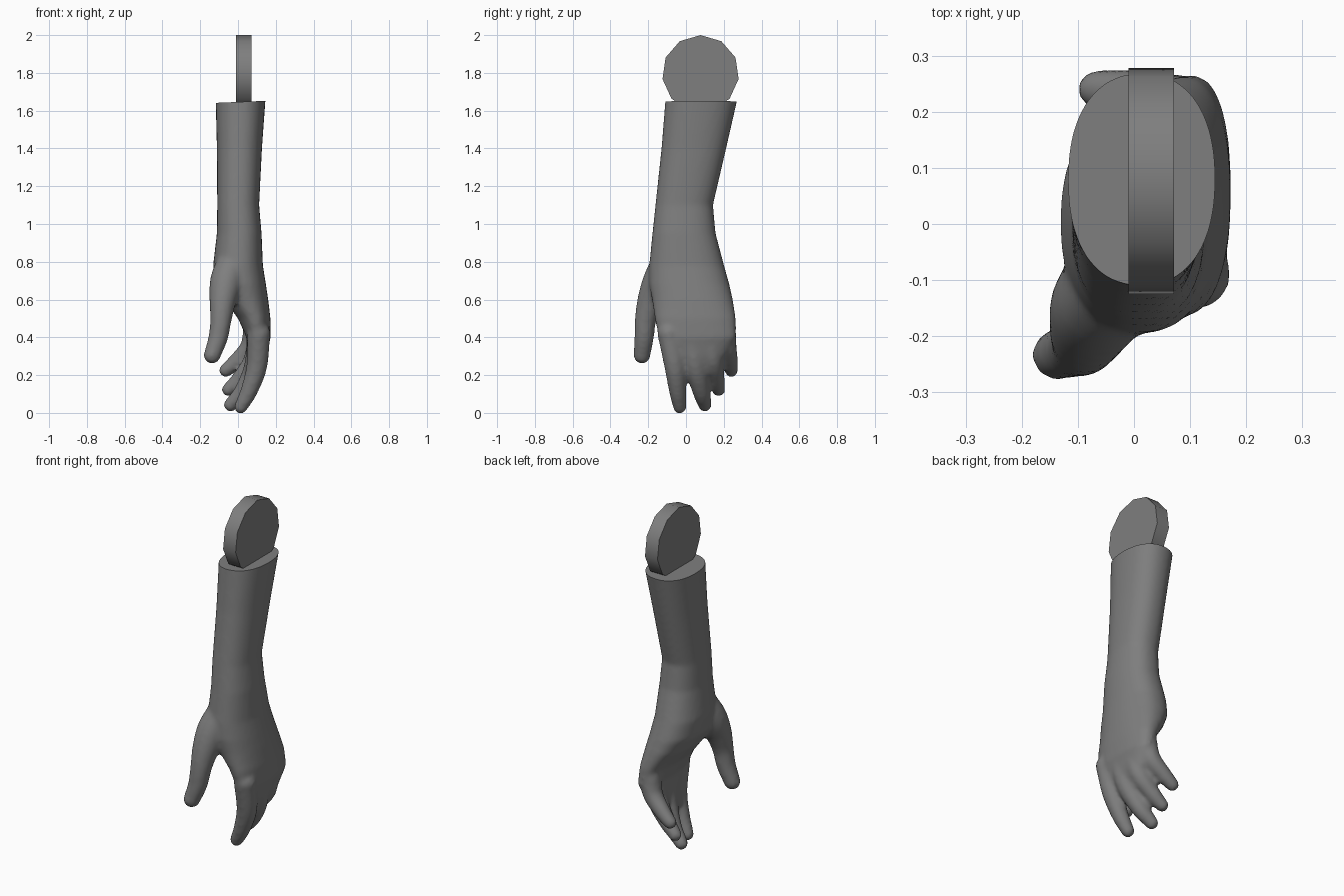
import bpy, bmesh, math
from mathutils import Vector, Matrix

cube = bpy.data.objects.get("Cube")
if cube:
    bpy.data.objects.remove(cube, do_unlink=True)

grey = bpy.data.materials.new("mid_grey")
grey.use_nodes = True
grey.diffuse_color = (0.21, 0.21, 0.21, 1)
grey.node_tree.nodes["Principled BSDF"].inputs["Base Color"].default_value = grey.diffuse_color


def add_object(name, bm, angle):
    mesh = bpy.data.meshes.new(name)
    bm.to_mesh(mesh)
    bm.free()
    mesh.materials.append(grey)
    obj = bpy.data.objects.new(name, mesh)
    bpy.context.scene.collection.objects.link(obj)
    bpy.ops.object.select_all(action='DESELECT')
    obj.select_set(True)
    bpy.context.view_layer.objects.active = obj
    bpy.ops.object.shade_smooth_by_angle(angle=math.radians(angle))
    return obj


def loft(bm, sections, sides=32, power=0.88):
    """Closed loft through rounded sections (z, x_min, x_max, y_min, y_max)."""
    rings = []
    for z, x0, x1, y0, y1 in sections:
        ring = []
        for i in range(sides):
            a = 2 * math.pi * i / sides
            c, s = math.cos(a), math.sin(a)
            c = math.copysign(abs(c) ** power, c)
            s = math.copysign(abs(s) ** power, s)
            ring.append(bm.verts.new(((x0 + x1 + (x1 - x0) * c) / 2,
                                      (y0 + y1 + (y1 - y0) * s) / 2, z)))
        rings.append(ring)
    faces = [bm.faces.new(rings[0]), bm.faces.new(rings[-1])]
    for low, high in zip(rings, rings[1:]):
        for i in range(sides):
            j = (i + 1) % sides
            faces.append(bm.faces.new((low[i], low[j], high[j], high[i])))
    bmesh.ops.recalc_face_normals(bm, faces=faces)


def digit(bm, joints, steps=7):
    """Tapered finger: overlapping balls along a smooth path of (x, y, z, radius)."""
    pts = [Vector(j) for j in joints]
    pts = [2 * pts[0] - pts[1]] + pts + [2 * pts[-1] - pts[-2]]
    for a, b, c, d in zip(pts, pts[1:], pts[2:], pts[3:]):
        for i in range(steps + 1):
            t = i / steps
            p = 0.5 * (2 * b + (c - a) * t + (2 * a - 5 * b + 4 * c - d) * t ** 2
                       + (3 * b - a - 3 * c + d) * t ** 3)
            bmesh.ops.create_icosphere(bm, subdivisions=3, radius=p[3],
                                       matrix=Matrix.Translation(p.xyz))


bm = bmesh.new()
# Forearm, wrist and palm
loft(bm, [
    (1.75, -0.12, 0.15, -0.10, 0.29),
    (1.65, -0.118, 0.145, -0.11, 0.27),
    (1.40, -0.112, 0.127, -0.13, 0.213),
    (1.10, -0.11, 0.112, -0.162, 0.143),
    (0.95, -0.112, 0.125, -0.178, 0.157),
    (0.78, -0.132, 0.132, -0.195, 0.202),
    (0.68, -0.12, 0.148, -0.195, 0.23),
    (0.60, -0.075, 0.16, -0.18, 0.248),
    (0.50, 0.0, 0.172, -0.165, 0.264),
    (0.40, 0.045, 0.173, -0.145, 0.265),
    (0.30, 0.045, 0.15, -0.10, 0.21),
    (0.20, 0.035, 0.115, -0.07, 0.14),
])
# Thumb
digit(bm, [(-0.02, -0.09, 0.80, 0.09), (-0.06, -0.14, 0.70, 0.088),
           (-0.08, -0.185, 0.60, 0.072), (-0.09, -0.213, 0.50, 0.058),
           (-0.105, -0.222, 0.40, 0.052), (-0.137, -0.233, 0.305, 0.045)])
# Index, middle, ring and little fingers
digit(bm, [(0.11, -0.09, 0.42, 0.062), (0.10, -0.06, 0.25, 0.056),
           (0.06, -0.045, 0.12, 0.046), (0.015, -0.033, 0.032, 0.036)])
digit(bm, [(0.11, 0.02, 0.42, 0.062), (0.09, 0.05, 0.25, 0.058),
           (0.03, 0.08, 0.12, 0.048), (-0.04, 0.10, 0.042, 0.036)])
digit(bm, [(0.11, 0.12, 0.42, 0.06), (0.085, 0.14, 0.28, 0.056),
           (0.01, 0.16, 0.18, 0.045), (-0.05, 0.172, 0.123, 0.036)])
digit(bm, [(0.09, 0.20, 0.46, 0.062), (0.065, 0.215, 0.35, 0.054),
           (-0.01, 0.232, 0.27, 0.044), (-0.065, 0.24, 0.225, 0.036)])

# Fuse the parts into one smooth skin
arm = add_object("forearm_and_hand", bm, 50)
remesh = arm.modifiers.new("fuse", 'REMESH')
remesh.mode = 'VOXEL'
remesh.voxel_size = 0.012
soften = arm.modifiers.new("soften", 'SMOOTH')
soften.factor = 0.5
soften.iterations = 6
graph = bpy.context.evaluated_depsgraph_get()
fused = bpy.data.meshes.new_from_object(arm.evaluated_get(graph))
bm = bmesh.new()
bm.from_mesh(fused)
bpy.data.objects.remove(arm, do_unlink=True)
bpy.data.meshes.remove(fused)

# Cut the elbow end flat and cap it
cut = bmesh.ops.bisect_plane(bm, geom=bm.verts[:] + bm.edges[:] + bm.faces[:],
                             plane_co=(0, 0, 1.646), plane_no=(-0.04, 0, 1),
                             clear_outer=True)
rim = [g for g in cut["geom_cut"] if isinstance(g, bmesh.types.BMEdge)]
bmesh.ops.edgeloop_fill(bm, edges=rim)
add_object("forearm_and_hand", bm, 50)

# Elbow hinge disc, lying across x with one corner straight up
bm = bmesh.new()
bmesh.ops.create_cone(bm, cap_ends=True, segments=11, radius1=0.2035, radius2=0.2035, depth=0.081)
bmesh.ops.rotate(bm, verts=bm.verts, matrix=Matrix.Rotation(math.pi / 2, 3, 'Y'))
top = max(bm.verts, key=lambda v: v.co.z).co
bmesh.ops.rotate(bm, verts=bm.verts, matrix=Matrix.Rotation(math.atan2(top.y, top.z), 3, 'X'))
bmesh.ops.translate(bm, verts=bm.verts, vec=(0.031, 0.077, 1.7965))
add_object("elbow_disc", bm, 40)
